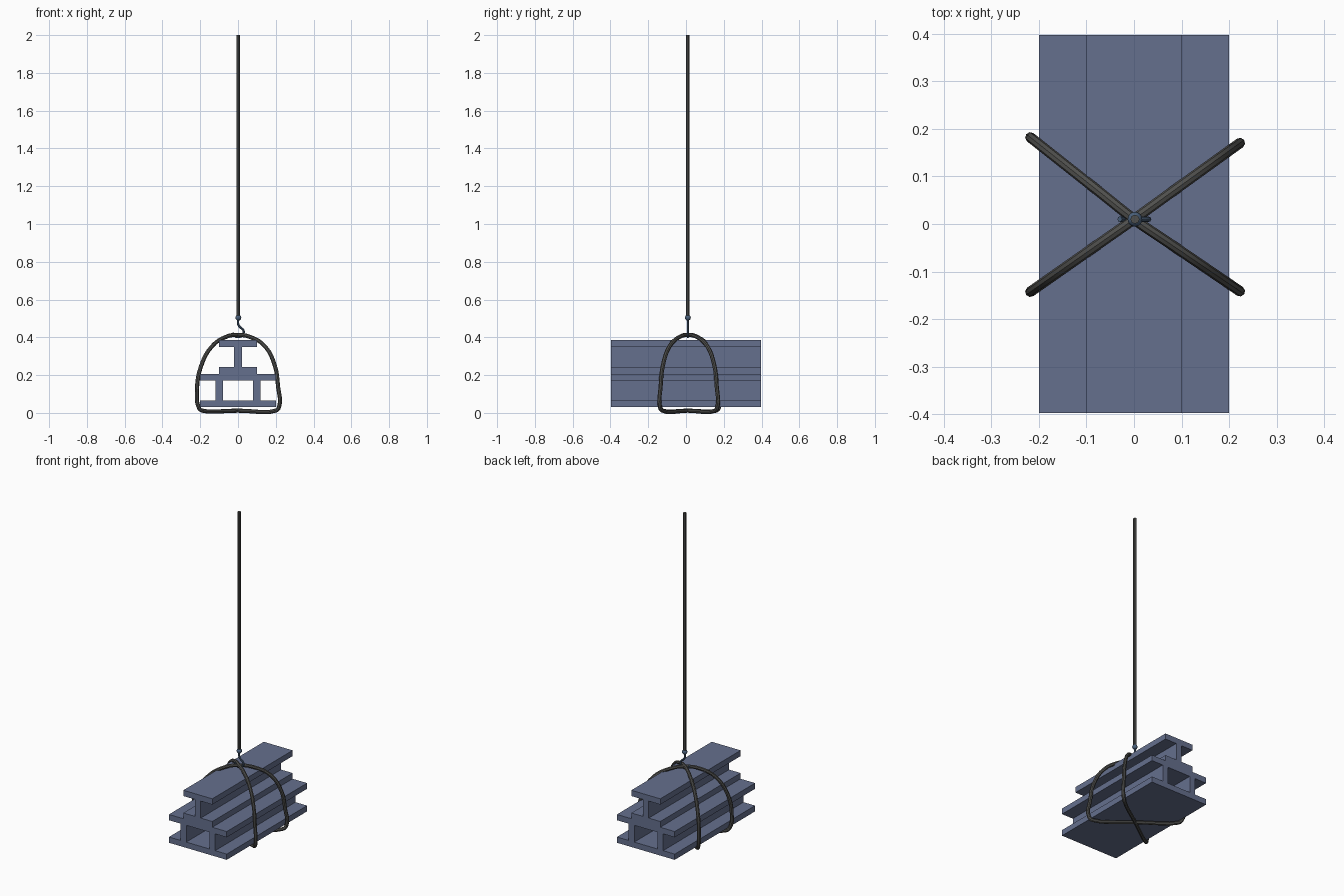
import bpy, bmesh

if "Cube" in bpy.data.objects:
    bpy.data.objects.remove(bpy.data.objects["Cube"])


def material(name, rgb):
    m = bpy.data.materials.new(name)
    m.diffuse_color = (*rgb, 1)
    m.use_nodes = True
    m.node_tree.nodes["Principled BSDF"].inputs["Base Color"].default_value = m.diffuse_color
    return m


STEEL = material("steel_blue", (0.13, 0.16, 0.27))
ROPE = material("rope_grey", (0.08, 0.08, 0.075))
HOOK = material("hook_blue", (0.07, 0.12, 0.2))


def link(name, mesh, mat):
    ob = bpy.data.objects.new(name, mesh)
    bpy.context.collection.objects.link(ob)
    mesh.materials.append(mat)
    return ob


def i_beam(name, x, z, h, half_len=0.397):
    # I profile extruded along y
    w, t, f = 0.1, 0.02, 0.036
    right = [(w, 0), (w, f), (t, f), (t, h - f), (w, h - f), (w, h)]
    prof = right + [(-a, b) for a, b in reversed(right)]
    bm = bmesh.new()
    face = bm.faces.new([bm.verts.new((x + a, -half_len, z + b)) for a, b in prof])
    ext = bmesh.ops.extrude_face_region(bm, geom=[face])
    moved = [g for g in ext["geom"] if isinstance(g, bmesh.types.BMVert)]
    bmesh.ops.translate(bm, verts=moved, vec=(0, 2 * half_len, 0))
    bmesh.ops.recalc_face_normals(bm, faces=bm.faces)
    mesh = bpy.data.meshes.new(name)
    bm.to_mesh(mesh)
    bm.free()
    link(name, mesh, STEEL)


def tube(name, pts, radius, mat, cyclic=False, res=4):
    # Smooth round tube through the points, turned into a mesh
    cu = bpy.data.curves.new(name + "_path", "CURVE")
    cu.dimensions = "3D"
    cu.bevel_depth = radius
    cu.bevel_resolution = 2
    cu.use_fill_caps = True
    cu.resolution_u = res
    sp = cu.splines.new("BEZIER")
    sp.bezier_points.add(len(pts) - 1)
    for bp, p in zip(sp.bezier_points, pts):
        bp.co = p
        bp.handle_left_type = bp.handle_right_type = "AUTO"
    sp.use_cyclic_u = cyclic
    tmp = bpy.data.objects.new(name + "_path", cu)
    bpy.context.collection.objects.link(tmp)
    bpy.context.view_layer.update()
    dg = bpy.context.evaluated_depsgraph_get()
    mesh = bpy.data.meshes.new_from_object(tmp.evaluated_get(dg))
    bpy.data.objects.remove(tmp)
    mesh.materials.clear()
    ob = link(name, mesh, mat)
    bpy.ops.object.select_all(action="DESELECT")
    ob.select_set(True)
    bpy.context.view_layer.objects.active = ob
    bpy.ops.object.shade_smooth_by_angle()


# Stack of three beams
i_beam("lower_beam_left", -0.1, 0.03, 0.177)
i_beam("lower_beam_right", 0.1, 0.03, 0.177)
i_beam("upper_beam", 0, 0.207, 0.178)

# Two diagonal slings sharing one arch outline
ARCH = [(-0.19, 0.012), (-0.206, 0.025), (-0.217, 0.12), (-0.198, 0.24),
        (-0.14, 0.35), (-0.065, 0.402), (0, 0.413), (0.07, 0.4), (0.145, 0.35),
        (0.195, 0.25), (0.212, 0.14), (0.217, 0.03), (0.2, 0.012), (0, 0.012)]


def sling(name, left_slope, right_slope):
    pts = [(x, 0.01 + x * (left_slope if x < 0 else right_slope), z) for x, z in ARCH]
    tube(name, pts, 0.011, ROPE, cyclic=True)


sling("sling_a", -0.79, -0.68)
sling("sling_b", 0.7, 0.72)

# Hoist cable
tube("hoist_cable", [(0.002, 0.01, 0.505), (0.002, 0.01, 2.0)], 0.0095, ROPE, res=1)

# Hook and its collar ball
tube("hook", [(0.002, 0.01, 0.5), (0.002, 0.01, 0.466), (0.012, 0.01, 0.453),
              (0.029, 0.01, 0.437), (0.026, 0.01, 0.414), (0.002, 0.01, 0.401),
              (-0.02, 0.01, 0.41), (-0.03, 0.01, 0.424)], 0.0058, HOOK)
bpy.ops.mesh.primitive_uv_sphere_add(segments=16, ring_count=10, radius=0.0155,
                                     location=(0.002, 0.01, 0.504))
ball = bpy.context.object
ball.name = "hook_collar"
ball.data.materials.append(HOOK)
bpy.ops.object.shade_smooth_by_angle()
